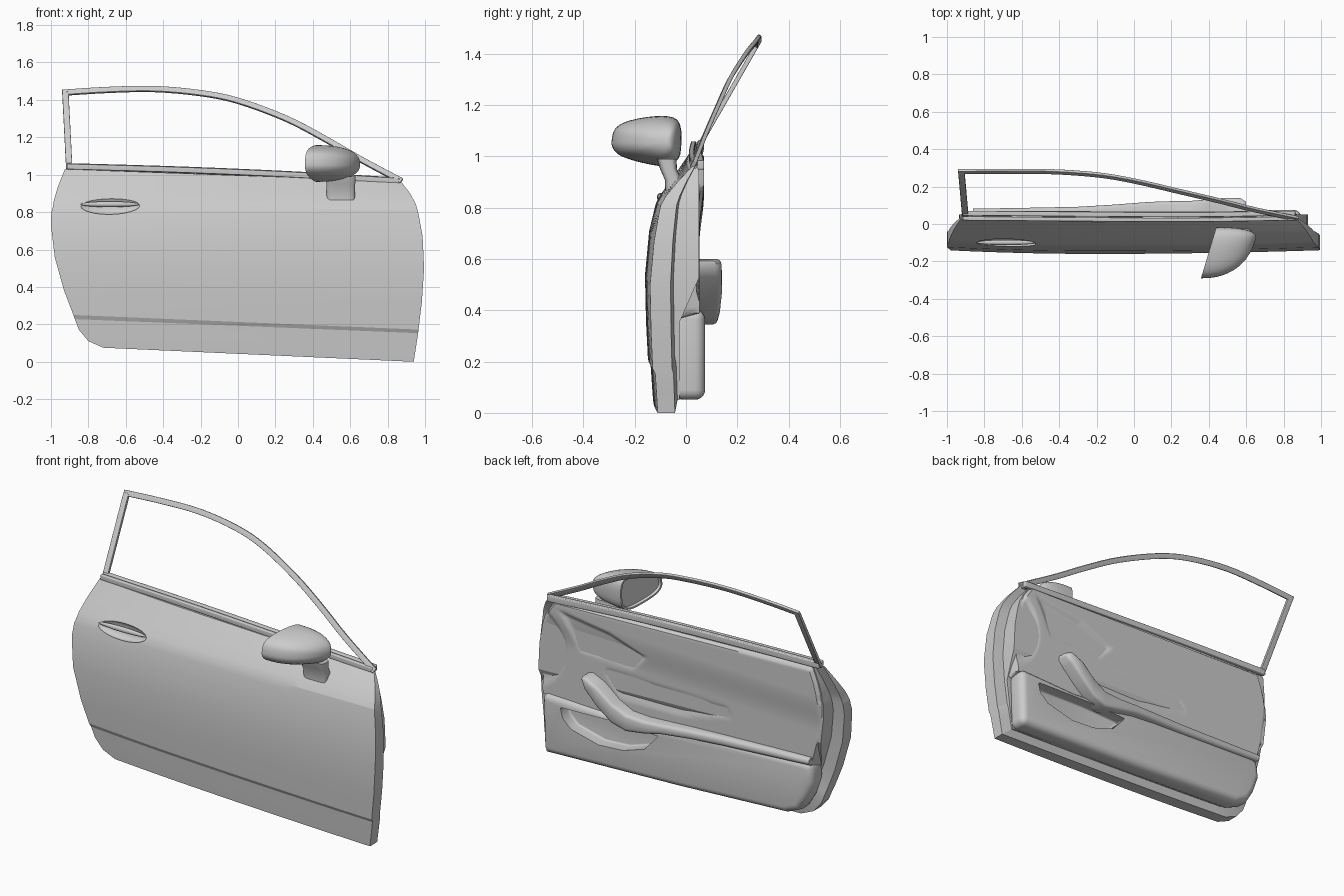
import bpy, bmesh, math
from mathutils import Vector

if "Cube" in bpy.data.objects:
    bpy.data.objects.remove(bpy.data.objects["Cube"])

# Door shape as horizontal rows: z and x at the rear edge, z and x at the front edge, outer y
ROWS = [(.075, -.72, 0, .94, -.128), (.11, -.80, .035, .945, -.131), (.17, -.85, .10, .955, -.135),
        (.228, -.873, .153, .963, -.139), (.25, -.88, .172, .965, -.149), (.38, -.93, .32, .983, -.156),
        (.56, -.98, .50, .995, -.16), (.73, -1, .67, .987, -.144), (.80, -.998, .78, .967, -.124),
        (.825, -.99, .81, .96, -.117), (.86, -.985, .845, .95, -.097), (.93, -.965, .90, .92, -.051),
        (1.03, -.925, .965, .87, .012)]
N = len(ROWS) - 1


def lerp(a, b, t):
    return a + (b - a) * t


def smooth(t):
    t = max(0, min(1, t))
    return t * t * (3 - 2 * t)


def door_pt(u, v):
    i = min(int(v * N + 1e-6), N - 1)
    zl, xl, zr, xr, y = [lerp(a, b, v * N - i) for a, b in zip(ROWS[i], ROWS[i + 1])]
    x = lerp(xl, xr, u)
    return Vector((x, y + .02 * ((x + .2) / (1.2 if x > -.2 else .8)) ** 2, lerp(zl, zr, u)))


def inset(p, y):
    return Vector((p.x * .935, y, 1 + (p.z - 1) * .95))


def catmull(pts, n, closed=False):
    pts = [Vector(p) for p in pts]
    m, out = len(pts), []
    get = (lambda i: pts[i % m]) if closed else (lambda i: pts[max(0, min(m - 1, i))])
    for i in range(m if closed else m - 1):
        a, b, c, d = (get(i + k) for k in (-1, 0, 1, 2))
        for k in range(n):
            t = k / n
            out.append(.5 * (2 * b + (c - a) * t + (2 * a - 5 * b + 4 * c - d) * t * t
                             + (3 * b - a - 3 * c + d) * t ** 3))
    return out if closed else out + [pts[-1]]


def finish(name, bm, angle=35, bevel=0, cutters=(), recalc=True):
    if recalc:
        bmesh.ops.recalc_face_normals(bm, faces=bm.faces)
    me = bpy.data.meshes.new(name)
    bm.to_mesh(me)
    bm.free()
    ob = bpy.data.objects.new(name, me)
    bpy.context.collection.objects.link(ob)
    bpy.ops.object.select_all(action='DESELECT')
    ob.select_set(True)
    bpy.context.view_layer.objects.active = ob
    if bevel:
        m = ob.modifiers.new("round", 'BEVEL')
        m.width, m.segments, m.angle_limit = bevel, 5, math.radians(45)
        bpy.ops.object.modifier_apply(modifier=m.name)
    for c in cutters:
        m = ob.modifiers.new("cut", 'BOOLEAN')
        m.object, m.operation, m.solver = c, 'DIFFERENCE', 'EXACT'
        bpy.ops.object.modifier_apply(modifier=m.name)
        bpy.data.objects.remove(c)
    if angle:
        bpy.ops.object.shade_smooth_by_angle(angle=math.radians(angle))
    return ob


def bridge(bm, a, b):
    for i in range(len(a)):
        j = (i + 1) % len(a)
        bm.faces.new((a[i], a[j], b[j], b[i]))


def loft(rings):
    bm = bmesh.new()
    vs = [[bm.verts.new(p) for p in r] for r in rings]
    for a, b in zip(vs, vs[1:]):
        bridge(bm, a, b)
    caps = [bm.faces.new(vs[0]), bm.faces.new(vs[-1])]
    return bm, caps


def grid(bm, f, nu, nv, flip=False):
    vs = [[bm.verts.new(f(i / nu, j / nv)) for i in range(nu + 1)] for j in range(nv + 1)]
    for j in range(nv):
        for i in range(nu):
            q = (vs[j][i], vs[j][i + 1], vs[j + 1][i + 1], vs[j + 1][i])
            bm.faces.new(q[::-1] if flip else q)
    return vs


def border(g):
    return g[0] + [r[-1] for r in g[1:]] + g[-1][-2::-1] + [r[0] for r in g[-2:0:-1]]


def sweep(name, pts, normal, w, d, bevel=.003):
    nrm, rings = Vector(normal).normalized(), []
    for i, p in enumerate(pts):
        t = (pts[min(i + 1, len(pts) - 1)] - pts[max(i - 1, 0)]).normalized()
        b = t.cross(nrm).normalized()
        rings.append([p + b * w * s + nrm * d * r for s, r in ((1, 1), (-1, 1), (-1, -1), (1, -1))])
    return finish(name, loft(rings)[0], 40, bevel)


def prism(outline, y0, y1):
    return loft([[Vector((x, y, z)) for x, z in outline] for y in (y0, y1)])[0]


def ellipsoid(loc, size):
    bm = bmesh.new()
    bmesh.ops.create_uvsphere(bm, u_segments=40, v_segments=20, radius=1)
    for v in bm.verts:
        v.co = Vector([c * s + l for c, s, l in zip(v.co, size, loc)])
    return bm


# Outer skin, shut flange and stepped inner body (shallower behind the lower pocket)
bm = bmesh.new()
loop = border(grid(bm, door_pt, 28, N))
base = [v.co.copy() for v in loop]
for f in (lambda p: Vector((p.x, lerp(p.y, .05, .42), p.z)), lambda p: inset(p, lerp(p.y, .05, .48))):
    ring = [bm.verts.new(f(p)) for p in base]
    bridge(bm, loop, ring)
    loop = ring
back = grid(bm, lambda u, v: inset(door_pt(u, v), -.025 if v * N < 5.5 else .05), 28, N, True)
bridge(bm, loop, border(back))
cut = finish("handle_cutter", ellipsoid((-.685, -.108, .837), (.16, .038, .051)))
finish("door_shell", bm, 16, cutters=[cut])

# Outside door handle bar
finish("outer_handle", ellipsoid((-.685, -.099, .842), (.157, .014, .015)))

# Sculpted inner trim panel with recessed areas
PANELS = [[(.80, .93), (.66, .70), (.30, .69), (.20, .79), (.45, .88)],
          [(.52, .65), (.40, .50), (.0, .50), (-.35, .58), (-.30, .63)]]


def trim_pt(u, v):
    p = inset(door_pt(u, v), 0)
    y = .052 + .018 * smooth((p.z - .68 - .03 * p.x) / .2)
    for poly in PANELS:
        s = [((p.z - a[1]) * (b[0] - a[0]) - (p.x - a[0]) * (b[1] - a[1])) / math.dist(a, b)
             for a, b in zip(poly, poly[1:] + poly[:1])]
        y -= .014 * smooth(max(min(s), -max(s), 0) / .035)
    y -= .012 * smooth((.26 - math.hypot(p.x - 1.0, p.z - .68)) / .03)
    if p.z < .37:
        y = -.035
    edge = -.035 if p.z < .56 else .04
    p.y = lerp(edge, y, smooth(min(u, 1 - u) / .012) * smooth(min(v, 1 - v) / .025))
    return p


bm = bmesh.new()
grid(bm, trim_pt, 160, 90, True)
finish("inner_trim", bm, 50, recalc=False)

# Lower trim bulge with map pocket opening
hole = [(.77, .35), (.755, .29), (.70, .24), (.52, .195), (.36, .205), (.22, .25), (.13, .35), (.4, .36)]
cut = finish("pocket_cutter", prism(hole, .005, .2), 0, .01)
lower = [(.885, .05), (.895, .405), (.5, .39), (.05, .42), (-.86, .45), (-.875, .34), (-.84, .24),
         (-.79, .155), (-.70, .115), (0, .08)]
finish("door_pocket", prism(lower, -.05, .075), 40, .04, [cut])

# Armrest with raised grip: x, outer y, bottom z, top z
ARM = [(.60, .118, .565, .592), (.57, .138, .53, .60), (.49, .14, .45, .565), (.40, .132, .375, .49),
       (.31, .124, .345, .445), (.20, .122, .36, .438), (.08, .118, .385, .445), (-.1, .104, .40, .455),
       (-.3, .092, .41, .463), (-.6, .086, .425, .474), (-.86, .082, .44, .482)]
rings = []
for x, y, z0, z1 in ARM:
    r = min(.018, (z1 - z0) * .4)
    rings.append([Vector((x, .03, z0)), Vector((x, y - r, z0)), Vector((x, y - r * .3, z0 + r * .3)),
                  Vector((x, y, z0 + r)), Vector((x, y, z1 - r)), Vector((x, y - r * .3, z1 - r * .3)),
                  Vector((x, y - r, z1)), Vector((x, .03, z1))])
finish("armrest", loft(rings)[0], 50)

# Window frame: roof rail, rear pillar and belt strips
rail = catmull([(.875, .028, .965), (.65, .075, 1.085), (.45, .125, 1.2), (.25, .172, 1.303), (0, .23, 1.395),
                (-.2, .263, 1.436), (-.45, .28, 1.458), (-.7, .281, 1.453), (-.94, .28, 1.438)], 4)
LEAN = (0, -.87, .49)
sweep("window_rail", rail, LEAN, .016, .008)
sweep("rear_pillar", [Vector((-.923, .28, 1.44)), Vector((-.902, .045, 1.03))], LEAN, .017, .009)
for name, y, dz, w, d in (("belt_strip_outer", .03, 0, .015, .011), ("belt_strip_inner", .058, .0, .018, .013)):
    path = catmull([(-.915, y, 1.044 + dz), (-.3, y - .005, 1.026 + dz), (.3, y - .008, 1.0 + dz),
                    (.862, y, .967 + dz)], 5)
    sweep(name, path, (0, -1, 0), w, d, .005)

# Wing mirror housing: domed loft with recessed glass
OUT = [(-.29, 1.06), (-.275, 1.11), (-.22, 1.14), (-.12, 1.157), (-.05, 1.152), (-.022, 1.12), (-.018, 1.05),
       (-.03, .99), (-.08, .962), (-.17, .975), (-.25, 1.0), (-.283, 1.028)]
outline = catmull([(y, z, 0) for y, z in OUT], 3, True)
rings = []
for k in range(13):
    t = math.sin(math.pi / 2 * k / 12.4)
    s = (1 - t ** 2.4) ** (1 / 2.4)
    ring = []
    for p in outline:
        y, z = lerp(-.08, p.x, s), lerp(1.055, p.y, s)
        ring.append(Vector((.436 + .3 * (y + .03) + .23 * t, y, z)))
    rings.append(ring)
bm, caps = loft(rings)
bmesh.ops.recalc_face_normals(bm, faces=bm.faces)
bmesh.ops.inset_region(bm, faces=[caps[0]], thickness=.01)
bmesh.ops.inset_region(bm, faces=[caps[0]], thickness=.004, depth=-.015)
finish("mirror_housing", bm, 40)

# Mirror stalk
rings = []
for z, y, w, d in ((.99, -.075, .08, .038), (.95, -.068, .077, .033), (.91, -.05, .077, .033), (.865, -.045, .075, .036)):
    rings.append([Vector((.55 + w * math.copysign(abs(math.cos(a)) ** .5, math.cos(a)),
                          y + d * math.copysign(abs(math.sin(a)) ** .5, math.sin(a)), z))
                  for a in (2 * math.pi * (i + .5) / 24 for i in range(24))])
finish("mirror_stalk", loft(rings)[0], 40)
